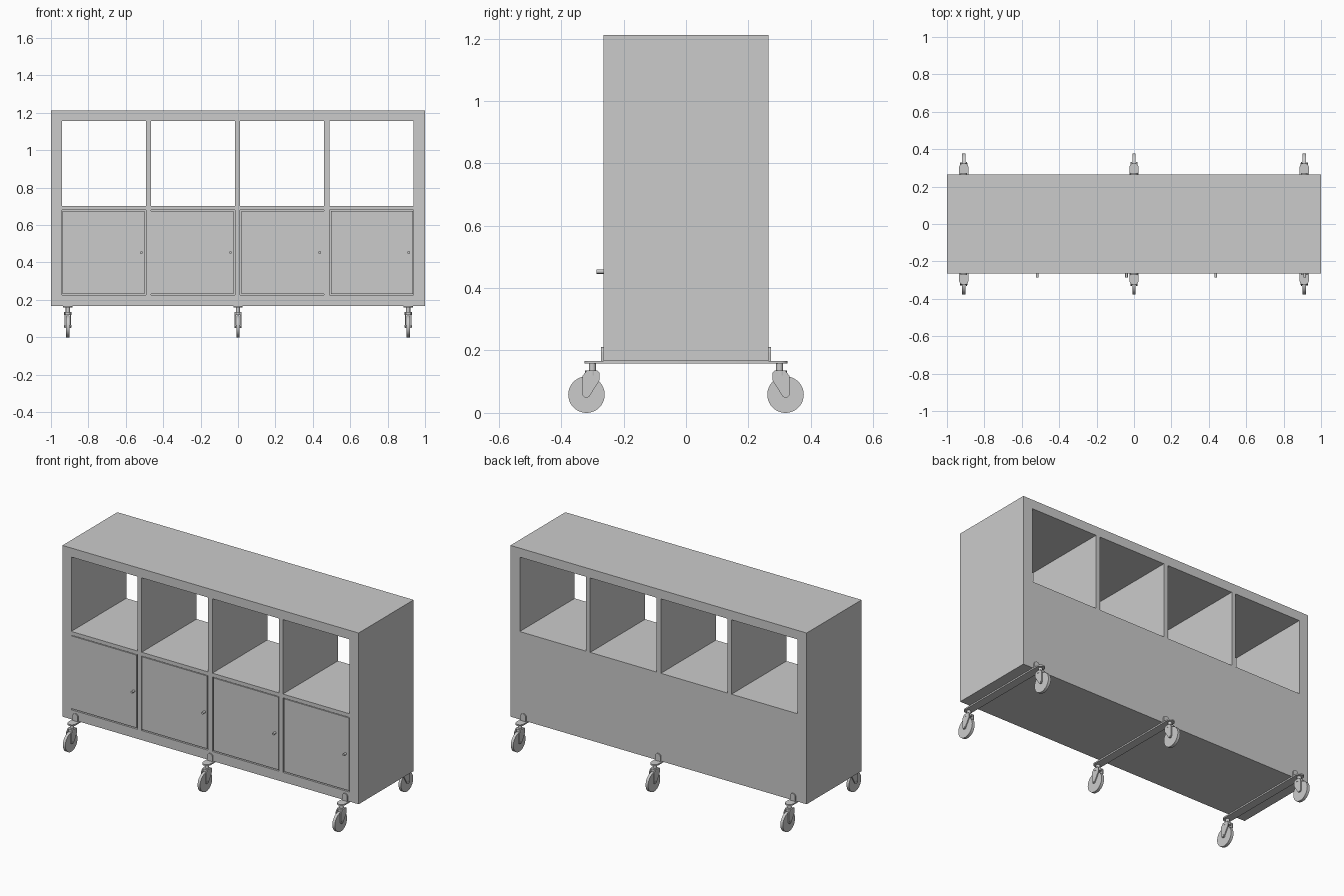
import bpy, bmesh, math
from mathutils import Vector

if "Cube" in bpy.data.objects:
    bpy.data.objects.remove(bpy.data.objects["Cube"])


def finish(name, bm, smooth=False):
    bmesh.ops.recalc_face_normals(bm, faces=bm.faces)
    me = bpy.data.meshes.new(name)
    bm.to_mesh(me)
    bm.free()
    ob = bpy.data.objects.new(name, me)
    bpy.context.collection.objects.link(ob)
    if smooth:
        bpy.ops.object.select_all(action='DESELECT')
        ob.select_set(True)
        bpy.context.view_layer.objects.active = ob
        bpy.ops.object.shade_smooth_by_angle(angle=math.radians(35))
    return ob


def prism(name, pts, axis, lo, hi, smooth=False):
    """Extrude a 2D outline along an axis (remaining axes in x, y, z order)."""
    bm = bmesh.new()

    def at(p, d):
        c = list(p)
        c.insert(axis, d)
        return Vector(c)
    a = [bm.verts.new(at(p, lo)) for p in pts]
    b = [bm.verts.new(at(p, hi)) for p in pts]
    bm.faces.new(a)
    bm.faces.new(b[::-1])
    n = len(pts)
    for i in range(n):
        j = (i + 1) % n
        bm.faces.new((a[i], b[i], b[j], a[j]))
    return finish(name, bm, smooth)


def box(name, x0, x1, y0, y1, z0, z1):
    return prism(name, [(x0, y0), (x1, y0), (x1, y1), (x0, y1)], 2, z0, z1)


def arc(cx, cy, r, a0, a1, n):
    return [(cx + r * math.cos(math.radians(a0 + (a1 - a0) * i / n)),
             cy + r * math.sin(math.radians(a0 + (a1 - a0) * i / n)))
            for i in range(n + 1)]


def cylinder(name, u, v, r, axis, lo, hi, n=24):
    return prism(name, arc(u, v, r, 0, 360, n)[:-1], axis, lo, hi, True)


HALF = 0.265
bays = [(-0.94, -0.493), (-0.465, -0.016), (0.012, 0.461), (0.489, 0.937)]

# Carcass with open upper bays and lower cupboards
carcass = box("carcass", -1, 1, -HALF, HALF, 0.167, 1.212)
for x0, x1 in bays:
    for y1, z0, z1 in ((0.4, 0.703, 1.157), (0.25, 0.225, 0.68)):
        cutter = box("bay_cutter", x0, x1, -0.4, y1, z0, z1)
        cutter.hide_render = True
        mod = carcass.modifiers.new("bay", 'BOOLEAN')
        mod.operation = 'DIFFERENCE'
        mod.solver = 'EXACT'
        mod.object = cutter
        bpy.context.view_layer.objects.active = carcass
        bpy.ops.object.modifier_apply(modifier=mod.name)
        bpy.data.objects.remove(cutter)

# Flush doors and round knobs
for i, (x0, x1) in enumerate(bays):
    left, right = (0.001, 0.007) if i < 2 else (0.007, 0.001)
    box(f"door_{i + 1}", x0 + left, x1 - right, -HALF, -HALF + 0.018, 0.232, 0.676)
    cylinder(f"door_knob_{i + 1}", x1 - 0.024, 0.453, 0.007, 1, -0.287, -0.26, 16)

for i, x in enumerate((-0.91, 0, 0.91)):
    # Mounting bar under the carcass with rounded ends
    r = 0.025
    prism(f"caster_bar_{i + 1}",
          arc(x, 0.301, r, 0, 180, 12) + arc(x, -0.301, r, 180, 360, 12),
          2, 0.158, 0.1665, True)
    for s, side in ((-1, "front"), (1, "back")):
        tag = f"{side}_{i + 1}"

        def span(a, b):
            return sorted((s * a, s * b))

        # Upright tab gripping the carcass
        prism("bracket_tab_" + tag,
              [(x - 0.018, 0.16), (x + 0.018, 0.16)] + arc(x, 0.193, 0.018, 0, 180, 12),
              1, *span(HALF, 0.272), True)
        # Swivel stem
        cylinder("caster_stem_" + tag, x, s * 0.3, 0.011, 2, 0.13, 0.16)
        # Fork crown
        prism("fork_crown_" + tag,
              [(x + u, s * v) for u, v in arc(0, 0.303, 0.02, 0, 360, 24)[:-1]],
              2, 0.12, 0.136, True)
        # Fork cheeks
        profile = [(0.284, 0.136), (0.277, 0.128), (0.277, 0.105), (0.309, 0.054),
                   (0.315, 0.05), (0.325, 0.05), (0.332, 0.057), (0.332, 0.118),
                   (0.318, 0.136)]
        for e in (-1, 1):
            lo, hi = sorted((x + e * 0.012, x + e * 0.018))
            prism(f"fork_cheek_{tag}_{'left' if e < 0 else 'right'}",
                  [(s * p, q) for p, q in profile], 0, lo, hi)
        # Wheel and axle
        cylinder("wheel_" + tag, s * 0.319, 0.0585, 0.0585, 0, x - 0.0085, x + 0.0085, 40)
        cylinder("axle_" + tag, s * 0.319, 0.0585, 0.007, 0, x - 0.02, x + 0.02, 16)
